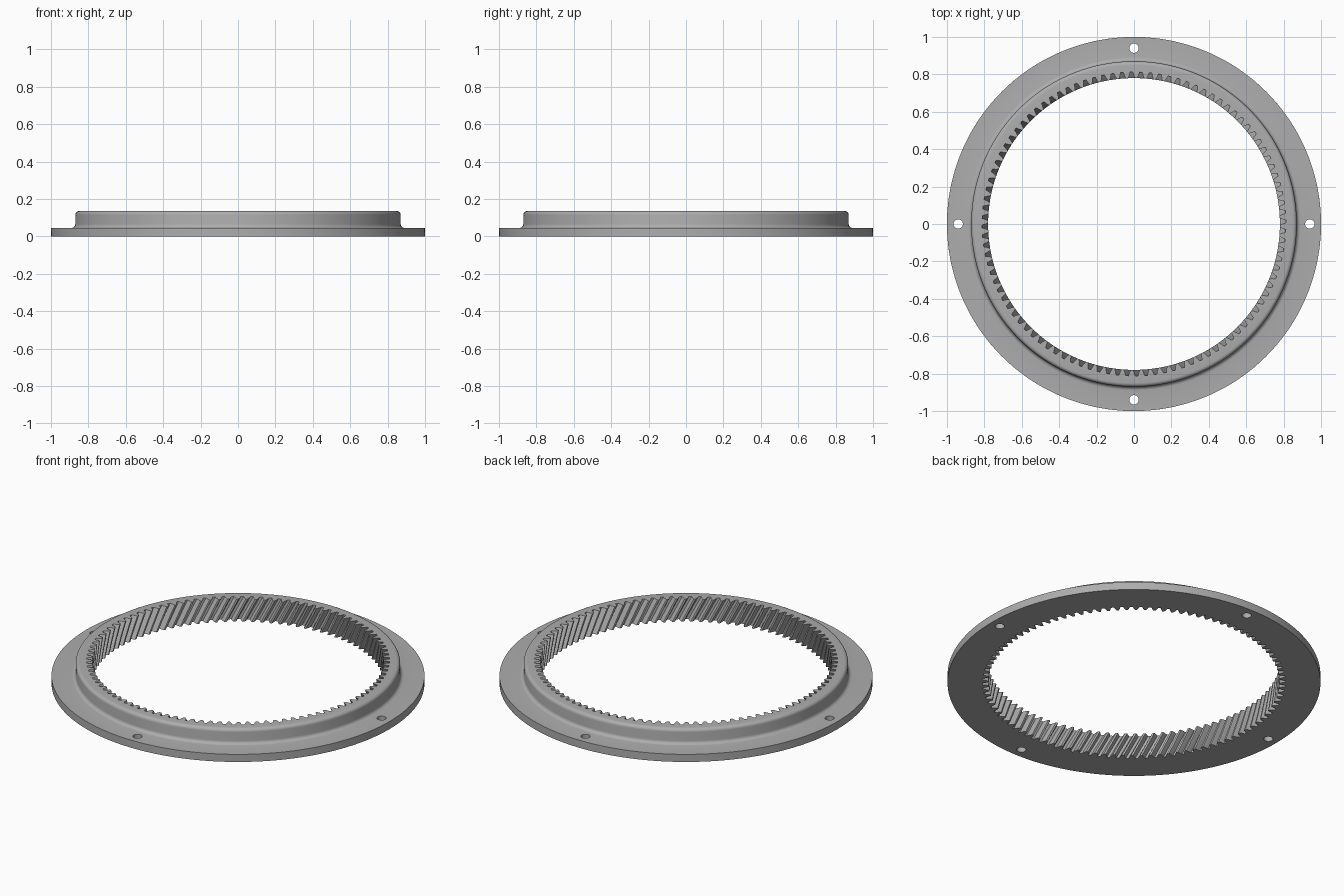
import bpy, bmesh, math

cube = bpy.data.objects.get("Cube")
if cube:
    bpy.data.objects.remove(cube)

TEETH = 100
TWIST = -0.085          # helix turn over the full height, in radians
HEIGHT, FLANGE = 0.135, 0.045
TIP, ROOT, COLLAR = 0.78, 0.812, 0.87
FILLET, LAYERS = 0.02, 8

steel = bpy.data.materials.new("steel grey")
steel.use_nodes = True
grey = (0.42, 0.42, 0.42, 1)
steel.diffuse_color = grey
steel.node_tree.nodes["Principled BSDF"].inputs["Base Color"].default_value = grey


def arc(cr, cz, start, end, steps=5):
    """Points of a rounded corner in the radius / height plane."""
    angles = [math.radians(start + (end - start) * i / steps) for i in range(steps + 1)]
    return [(cr + FILLET * math.cos(a), cz + FILLET * math.sin(a)) for a in angles]


# Outer section: flange, filleted foot, collar with rounded rim
outer = [(1.0, 0), (1.0, FLANGE)]
outer += arc(COLLAR + FILLET, FLANGE + FILLET, 270, 180)
outer += arc(COLLAR - FILLET, HEIGHT - FILLET, 0, 90)

# One tooth: fraction of the pitch and radius
tooth = [(0.0, TIP), (0.22, TIP), (0.35, (TIP + ROOT) / 2 - 0.002),
         (0.46, ROOT), (0.76, ROOT), (0.87, (TIP + ROOT) / 2 - 0.002)]

# Sweep the section round the axis, turning it with height for helical teeth
bm = bmesh.new()
columns = []
for n in range(TEETH):
    for fraction, radius in tooth:
        angle = 2 * math.pi * (n + fraction) / TEETH
        inner = [(radius, HEIGHT * (1 - i / LAYERS)) for i in range(LAYERS + 1)]
        column = []
        for r, z in outer + inner:
            a = angle + TWIST * z / HEIGHT
            column.append(bm.verts.new((r * math.cos(a), r * math.sin(a), z)))
        columns.append(column)
for a, b in zip(columns, columns[1:] + columns[:1]):
    for i in range(len(a)):
        j = (i + 1) % len(a)
        bm.faces.new((a[i], b[i], b[j], a[j]))
bmesh.ops.recalc_face_normals(bm, faces=bm.faces)
mesh = bpy.data.meshes.new("ring_gear")
bm.to_mesh(mesh)
bm.free()
mesh.materials.append(steel)
ring = bpy.data.objects.new("ring_gear", mesh)
bpy.context.collection.objects.link(ring)

# Four bolt holes through the flange
for k in range(4):
    a = k * math.pi / 2
    bpy.ops.mesh.primitive_cylinder_add(
        vertices=32, radius=0.025, depth=0.2,
        location=(0.94 * math.cos(a), 0.94 * math.sin(a), 0))
    cutter = bpy.context.object
    cutter.name = "bolt_hole_cutter"
    cutter.hide_render = True
    cutter.data.materials.append(steel)
    bpy.context.view_layer.objects.active = ring
    cut = ring.modifiers.new("bolt_hole", "BOOLEAN")
    cut.operation, cut.solver, cut.object = "DIFFERENCE", "EXACT", cutter
    bpy.ops.object.modifier_apply(modifier=cut.name)
    bpy.data.objects.remove(cutter)

bpy.ops.object.select_all(action="DESELECT")
ring.select_set(True)
bpy.context.view_layer.objects.active = ring
bpy.ops.object.shade_smooth_by_angle(angle=math.radians(30))
